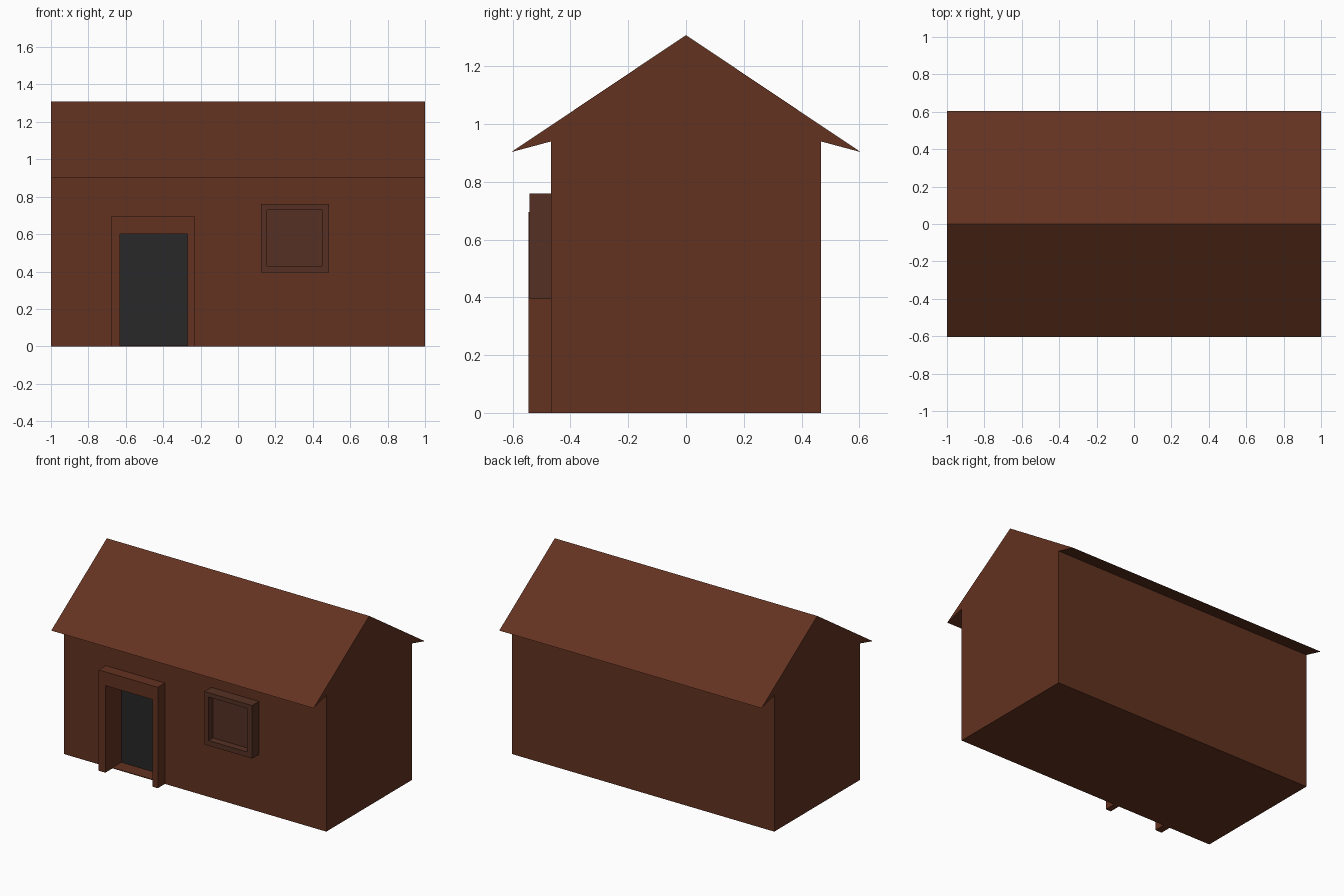
import bpy, bmesh

if "Cube" in bpy.data.objects:
    bpy.data.objects.remove(bpy.data.objects["Cube"])


def material(name, rgb):
    m = bpy.data.materials.new(name)
    m.diffuse_color = (*rgb, 1)
    m.use_nodes = True
    m.node_tree.nodes["Principled BSDF"].inputs["Base Color"].default_value = m.diffuse_color
    return m


BROWN = material("brick_brown", (0.125, 0.032, 0.015))
DARK_BROWN = material("window_brown", (0.092, 0.030, 0.017))
CHARCOAL = material("door_charcoal", (0.021, 0.021, 0.021))


def prism(name, profile, place, depth, mat):
    """Extrude a closed 2D profile between two depths; place maps (u, v, d) to xyz."""
    bm = bmesh.new()
    a, b = ([bm.verts.new(place(u, v, d)) for u, v in profile] for d in depth)
    bm.faces.new(a)
    bm.faces.new(b)
    for i in range(len(a)):
        j = (i + 1) % len(a)
        bm.faces.new((a[i], a[j], b[j], b[i]))
    bmesh.ops.recalc_face_normals(bm, faces=bm.faces)
    mesh = bpy.data.meshes.new(name)
    bm.to_mesh(mesh)
    bm.free()
    mesh.materials.append(mat)
    ob = bpy.data.objects.new(name, mesh)
    bpy.context.collection.objects.link(ob)
    return ob


def along_x(u, v, d):
    return (d, u, v)


def along_y(u, v, d):
    return (u, d, v)


def rect(x0, x1, z0, z1):
    return [(x0, z0), (x1, z0), (x1, z1), (x0, z1)]


def cut(target, cutter):
    mod = target.modifiers.new("opening", 'BOOLEAN')
    mod.operation = 'DIFFERENCE'
    mod.solver = 'EXACT'
    mod.object = cutter
    cutter.hide_render = True
    cutter.hide_set(True)


WALL, FRONT = -0.467, -0.545

# House body with gables and tapered eaves, from a mirrored half profile
half = [(0.467, 0), (0.467, 0.94), (0.605, 0.903)]
profile = half + [(0, 1.308)] + [(-y, z) for y, z in reversed(half)]
house = prism("house_body", profile, along_x, (-1, 1), BROWN)

# Doorway recess and dark door
cut(house, prism("doorway_cutter", rect(-0.63, -0.27, 0.005, 0.60),
                 along_y, (-0.37, -0.6), BROWN))
prism("door", rect(-0.63, -0.27, 0.005, 0.60), along_y, (-0.365, -0.371), CHARCOAL)

# Door surround: one arch-shaped outline
surround = [(-0.68, 0), (-0.63, 0), (-0.63, 0.60), (-0.27, 0.60),
            (-0.27, 0), (-0.23, 0), (-0.23, 0.695), (-0.68, 0.695)]
prism("door_frame", surround, along_y, (WALL, FRONT), BROWN)

# Window frame with a shallow recessed panel
window = prism("window_frame", rect(0.123, 0.487, 0.395, 0.76),
               along_y, (WALL, -0.542), DARK_BROWN)
cut(window, prism("window_cutter", rect(0.155, 0.45, 0.43, 0.73),
                  along_y, (-0.493, -0.6), DARK_BROWN))
